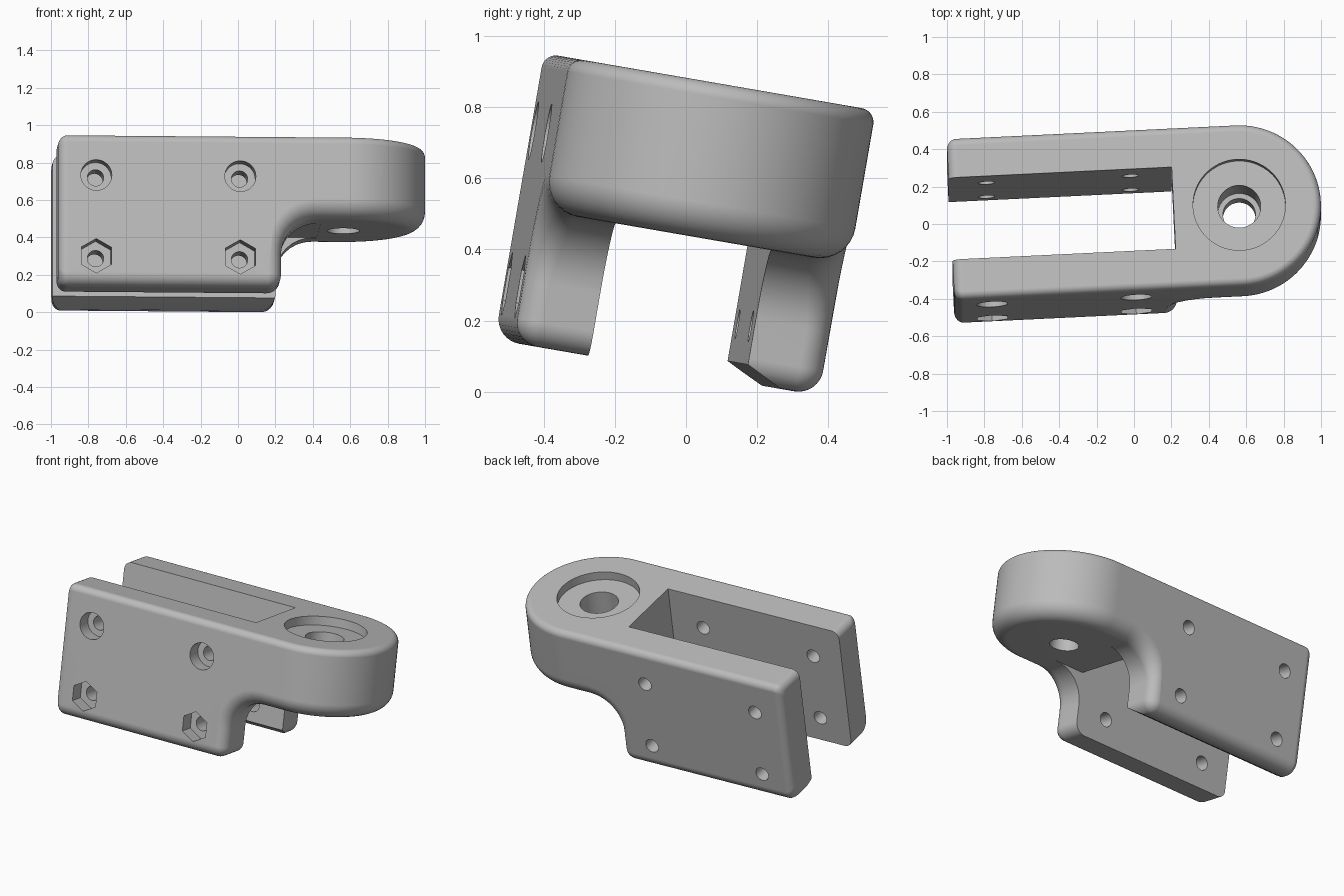
import bpy, bmesh
from math import sin, cos, pi, radians
from mathutils import Matrix, Vector

cube = bpy.data.objects.get("Cube")
if cube:
    bpy.data.objects.remove(cube)

# Main dimensions: u runs along the length, v across, w up
LEFT, LEG_END, BORE_U = -0.988, 0.205, 0.557
MID_V, HALF, SLOT = -0.077, 0.437, 0.222
TOP, BELLY, FOOT = 0.87, 0.433, 0.053
COVE, CORNER, TOP_R, LEG_R, BELLY_R = 0.20, 0.07, 0.04, 0.07, 0.10
STEPS = 8
quarter = [i / STEPS * pi / 2 for i in range(STEPS + 1)]

mat = bpy.data.materials.new("grey metal")
grey = (0.5, 0.5, 0.5, 1)
mat.diffuse_color = grey
mat.use_nodes = True
mat.node_tree.nodes["Principled BSDF"].inputs["Base Color"].default_value = grey


def make_object(name, bm):
    bmesh.ops.recalc_face_normals(bm, faces=bm.faces)
    mesh = bpy.data.meshes.new(name)
    bm.to_mesh(mesh)
    bm.free()
    mesh.materials.append(mat)
    obj = bpy.data.objects.new(name, mesh)
    bpy.context.collection.objects.link(obj)
    return obj


def ring(u, w, nu=0, nw=1, phi=0, inset=0, r=LEG_R):
    """Cross-section with rounded top and bottom edges."""
    spots = [(0, TOP_R * (1 - sin(a)), TOP - inset - TOP_R * (1 - cos(a)))
             for a in quarter]
    for a in quarter:
        f = r * (1 - sin(a))
        spots.append((f * nu, r * (1 - cos(a)), w + inset + f * nw))
    half = []
    for du, t, z in spots:
        q = HALF - inset - t
        half.append(Vector((u + du + q * sin(phi), q * cos(phi), z)))
    mirrored = [Vector((p.x, -p.y, p.z)) for p in reversed(half)]
    return [p + Vector((0, MID_V, 0)) for p in half + mirrored]


# Stations along the body: rounded end, leg foot, corner, cove, round nose
END_R = 0.05
rings = [ring(LEFT + END_R * (1 - cos(a)), FOOT, inset=END_R * (1 - sin(a)))
         for a in quarter]
for a in quarter:
    rings.append(ring(LEG_END - CORNER + CORNER * sin(a),
                      FOOT + CORNER - CORNER * cos(a), -sin(a), cos(a)))
for a in quarter:
    rings.append(ring(LEG_END + COVE - COVE * cos(a), BELLY - COVE + COVE * sin(a),
                      -cos(a), sin(a), r=LEG_R + (BELLY_R - LEG_R) * sin(a)))
for i in range(25):
    rings.append(ring(BORE_U, BELLY, phi=i / 24 * pi / 2, r=BELLY_R))

bm = bmesh.new()
loops = [[bm.verts.new(p) for p in pts] for pts in rings]
bm.faces.new(loops[0])
for a, b in zip(loops, loops[1:]):
    for i in range(len(a)):
        j = (i + 1) % len(a)
        bm.faces.new((a[i], a[j], b[j], b[i]))
bmesh.ops.remove_doubles(bm, verts=bm.verts, dist=1e-5)
bmesh.ops.dissolve_degenerate(bm, edges=bm.edges, dist=1e-5)
body = make_object("clevis_bracket", bm)


def cut(poly, axis, lo, hi):
    """Subtract a prism with the given outline from the body."""
    place = {"x": lambda a, b, h: (h, a, b),
             "y": lambda a, b, h: (a, h, b),
             "z": lambda a, b, h: (a, b, h)}[axis]
    bm = bmesh.new()
    low = [bm.verts.new(place(a, b, lo)) for a, b in poly]
    high = [bm.verts.new(place(a, b, hi)) for a, b in poly]
    bm.faces.new(low)
    bm.faces.new(high)
    for i in range(len(poly)):
        j = (i + 1) % len(poly)
        bm.faces.new((low[i], low[j], high[j], high[i]))
    cutter = make_object("cutter", bm)
    cutter.hide_render = True
    mod = body.modifiers.new("cut", "BOOLEAN")
    mod.operation = "DIFFERENCE"
    mod.solver = "EXACT"
    mod.object = cutter
    bpy.context.view_layer.objects.active = body
    bpy.ops.object.modifier_apply(modifier=mod.name)
    bpy.data.objects.remove(cutter)


def circle(a, b, r, n=40):
    return [(a + r * sin(2 * pi * i / n), b + r * cos(2 * pi * i / n))
            for i in range(n)]


def box(a0, a1, b0, b1):
    return [(a0, b0), (a1, b0), (a1, b1), (a0, b1)]


# Slot between the legs, and the clear space below the nose
v0, v1 = MID_V - SLOT, MID_V + SLOT
cut(box(-1.3, LEG_END + 0.001, v0, v1), "z", -1, 2)
cut(box(-1.3, LEG_END + COVE + 0.02, v0, v1), "z", -1, BELLY + 0.001)

# Sloped inner edge under the back leg
cut([(v1 - 0.05, 0.115), (v1, 0.105), (v1 + 0.05, 0.08), (v1 + 0.11, FOOT - 0.002),
     (v1 + 0.11, -0.1), (v1 - 0.05, -0.1)], "x", -1.3, LEG_END + 0.1)

# Stepped bore through the nose
cut(circle(BORE_U, MID_V, 0.247, 64), "z", TOP - 0.055, 2)
cut(circle(BORE_U, MID_V, 0.115, 48), "z", 0.56, 2)
cut(circle(BORE_U, MID_V, 0.087, 48), "z", -1, 2)

# Bolt holes: round recesses above, hexagonal recesses below
front = MID_V - HALF
for u in (-0.786, -0.015):
    for w, radius, sides in ((0.65, 0.083, 40), (0.212, 0.093, 6)):
        cut(circle(u, w, 0.044, 28), "y", -2, 2)
        cut(circle(u, w, radius, sides), "y", -2, front + 0.09)

# Tilt the bracket, then centre it and stand it on the ground
body.data.transform(Matrix.Rotation(radians(-9.8), 4, "X")
                    @ Matrix.Rotation(radians(2.8), 4, "Z"))
co = [v.co for v in body.data.vertices]
low = Vector([min(c[i] for c in co) for i in range(3)])
high = Vector([max(c[i] for c in co) for i in range(3)])
base = Vector(((low.x + high.x) / 2, (low.y + high.y) / 2, low.z))
body.data.transform(Matrix.Translation(-base))

# Smooth fillets with crisp edges
bpy.ops.object.select_all(action="DESELECT")
body.select_set(True)
bpy.context.view_layer.objects.active = body
bpy.ops.object.shade_smooth_by_angle(angle=radians(30))
weighted = body.modifiers.new("weighted normals", "WEIGHTED_NORMAL")
weighted.keep_sharp = True
